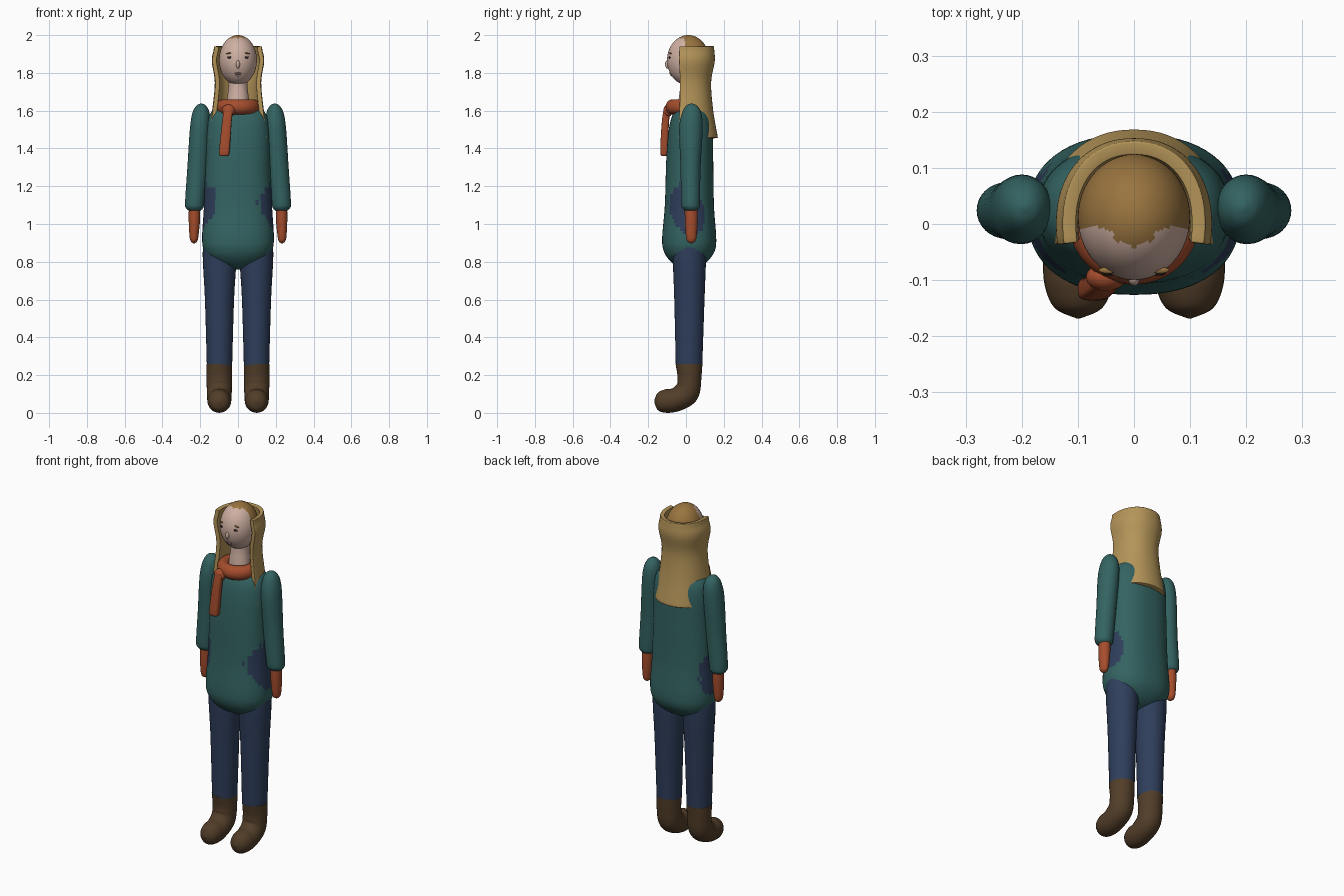
import bpy, bmesh, math, random
from mathutils import Matrix, Vector

random.seed(4)
if "Cube" in bpy.data.objects:
    bpy.data.objects.remove(bpy.data.objects["Cube"])


def material(name, r, g, b):
    m = bpy.data.materials.new(name)
    m.use_nodes = True
    m.diffuse_color = (r, g, b, 1)
    bsdf = m.node_tree.nodes["Principled BSDF"]
    bsdf.inputs["Base Color"].default_value = (r, g, b, 1)
    bsdf.inputs["Roughness"].default_value = 0.8
    return m


TEAL = material("teal_wool", .033, .125, .12)
NAVY = material("navy_cloth", .028, .048, .105)
RUST = material("rust_knit", .38, .075, .026)
BROWN = material("brown_leather", .085, .048, .022)
SKIN = material("skin", .62, .43, .36)
BLONDE = material("blonde_hair", .46, .30, .10)
HAIR = material("dark_blonde_hair", .32, .175, .05)
LIPS = material("lips", .36, .2, .18)
DARK = material("dark_eye", .02, .016, .015)


def finish(name, bm, mats, mirror=False, rule=None):
    """Turn a bmesh into a smooth object, with optional face colour rule."""
    bmesh.ops.recalc_face_normals(bm, faces=bm.faces)
    for f in bm.faces:
        f.smooth = True
        if rule:
            f.material_index = rule(f.calc_center_median())
    for e in bm.edges:
        e.smooth = e.calc_face_angle(0) < 0.8
    me = bpy.data.meshes.new(name)
    bm.to_mesh(me)
    bm.free()
    for m in mats:
        me.materials.append(m)
    ob = bpy.data.objects.new(name, me)
    bpy.context.scene.collection.objects.link(ob)
    if mirror:
        ob.modifiers.new("mirror", 'MIRROR')
    return ob


def smooth_rings(rings, steps):
    """Catmull-Rom interpolation through the ring parameters."""
    out = []
    last = len(rings) - 1
    for i in range(last):
        p = [rings[max(0, min(last, i + k))] for k in (-1, 0, 1, 2)]
        for s in range(steps):
            t = s / steps
            out.append([b + .5 * t * (c - a + t * (2 * a - 5 * b + 4 * c - d
                        + t * (3 * (b - c) + d - a)))
                        for a, b, c, d in zip(*p)])
    return out + [list(rings[-1])]


def loft(name, rings, mats, power=2, segs=32, steps=4, arc=None, **kw):
    """Skin superellipse rings (x, y, z, rx, ry, tilt); arc leaves it open."""
    bm = bmesh.new()
    a0, a1 = arc or (0, 2 * math.pi)
    count = segs + 1 if arc else segs
    rows = []
    for x, y, z, rx, ry, tilt in smooth_rings(rings, steps):
        row = []
        for k in range(count):
            a = a0 + (a1 - a0) * k / segs
            c, s = math.cos(a), math.sin(a)
            u = math.copysign(abs(c) ** (2 / power), c) * max(rx, .001)
            v = math.copysign(abs(s) ** (2 / power), s) * max(ry, .001)
            row.append(bm.verts.new((x + u, y + v * math.cos(tilt),
                                     z - v * math.sin(tilt))))
        rows.append(row)
    for r0, r1 in zip(rows, rows[1:]):
        for k in range(segs):
            j = (k + 1) % count
            bm.faces.new((r0[k], r0[j], r1[j], r1[k]))
    if not arc:
        bm.faces.new(rows[0])
        bm.faces.new(rows[-1])
    return finish(name, bm, mats, **kw)


def ellipsoid(name, pos, radii, mats, u=16, v=10, turn=0, **kw):
    bm = bmesh.new()
    mat = (Matrix.Translation(pos) @ Matrix.Rotation(turn, 4, 'Y')
           @ Matrix.Diagonal((*radii, 1)))
    bmesh.ops.create_uvsphere(bm, u_segments=u, v_segments=v, radius=1, matrix=mat)
    return finish(name, bm, mats, **kw)


# Sweater body, with ragged trouser cloth showing at the hips
def hip_patch(c):
    d = ((c.y - .005) / .095) ** 2 + ((c.z - 1.08 + .4 * c.y) / .13) ** 2
    return int(abs(c.x) > .1 and d < 1 + random.uniform(-.2, .2))


body = [(.76, .01, .01, .015), (.775, .08, .06, .015), (.81, .145, .105, .016),
        (.86, .18, .136, .017), (.93, .19, .143, .017), (1.1, .18, .13, .018),
        (1.35, .172, .124, .02), (1.5, .168, .116, .025), (1.58, .15, .098, .028),
        (1.62, .1, .07, .03), (1.635, .02, .02, .03)]
loft("sweater_body", [(0, y, z, rx, ry, 0) for z, rx, ry, y in body],
     [TEAL, NAVY], power=2.3, segs=64, steps=8, rule=hip_patch)

# Sleeves and mittens
loft("sleeves", [(.195, .03, 1.638, .004, .004, 0), (.195, .03, 1.625, .027, .03, 0),
                 (.196, .03, 1.585, .046, .052, 0), (.201, .026, 1.5, .054, .062, 0),
                 (.214, .024, 1.3, .054, .053, 0), (.229, .024, 1.12, .051, .05, 0),
                 (.23, .025, 1.085, .046, .045, 0), (.23, .026, 1.07, .03, .03, 0)],
     [TEAL], mirror=True)
loft("mittens", [(.23, .027, 1.1, .03, .034, 0), (.231, .028, 1.02, .03, .034, 0),
                 (.233, .028, .94, .024, .029, 0), (.233, .028, .91, .018, .022, 0),
                 (.233, .028, .898, .004, .005, 0)], [RUST], mirror=True)

# Trouser legs and boots
loft("trouser_legs", [(.098, .016, .25, .067, .07, 0), (.098, .018, .6, .077, .08, 0),
                      (.097, .018, .84, .09, .088, 0), (.095, .018, .98, .08, .08, 0)],
     [NAVY], mirror=True)
loft("boots", [(.099, .016, .258, .068, .071, 0), (.099, .018, .18, .067, .063, .05),
               (.099, .004, .11, .066, .068, .75), (.099, -.055, .07, .064, .063, 1.35),
               (.099, -.11, .063, .06, .062, 1.57), (.099, -.15, .061, .042, .045, 1.57),
               (.099, -.168, .061, .004, .004, 1.57)],
     [BROWN], mirror=True, steps=6)

# Neck and head, with the hairline as a colour rule
loft("neck", [(0, .015, 1.58, .066, .06, 0), (0, .015, 1.66, .058, .054, 0),
              (0, .02, 1.73, .05, .05, 0), (0, .02, 1.8, .05, .05, 0)], [SKIN])

HEAD = Vector((0, .012, 1.867))
RAD = Vector((.1, .112, .133))


def hairline(c):
    edge = -.012 + .01 * abs((c.x * 25) % 2 - 1)
    fringe = abs(c.x) < .036 and c.z > 1.95 and c.y > -.042 + .4 * abs(c.x)
    return int(c.z > 1.78 and (c.y > edge or fringe))


ellipsoid("head", HEAD, RAD, [SKIN, HAIR], u=64, v=48, rule=hairline)


def on_face(x, z):
    """Point on the front of the head."""
    q = 1 - (x / RAD.x) ** 2 - ((z - HEAD.z) / RAD.z) ** 2
    return Vector((x, HEAD.y - RAD.y * math.sqrt(q), z))


# Facial features
ellipsoid("eyes", on_face(.045, 1.882), (.012, .005, .006), [DARK], mirror=True)
ellipsoid("eyebrows", on_face(.046, 1.904), (.017, .006, .004), [HAIR],
          turn=.12, mirror=True)
ellipsoid("nose", on_face(0, 1.845), (.01, .012, .022), [SKIN])
ellipsoid("upper_lip", on_face(0, 1.797), (.018, .005, .005), [LIPS])
ellipsoid("lower_lip", on_face(0, 1.788), (.014, .005, .006), [LIPS])

# Long hair: a thick open shell wrapped around the back of the head
fall = [(1.94, .115, .135), (1.915, .118, .138), (1.86, .127, .14), (1.75, .111, .121),
        (1.6, .125, .132), (1.455, .145, .157)]
hair = loft("long_hair", [(0, 0, z, rx, ry, 0) for z, rx, ry in fall], [BLONDE],
            power=2.2, segs=40, steps=5, arc=(-.22, math.pi + .22))
shell = hair.modifiers.new("thickness", 'SOLIDIFY')
shell.thickness = .024
shell.offset = 0
rim = hair.modifiers.new("round_rim", 'BEVEL')
rim.width = .008
rim.segments = 3
rim.limit_method = 'ANGLE'
rim.angle_limit = 1

# Scarf ring, knot and hanging tail
bm = bmesh.new()
rows = []
for i in range(40):
    a = 2 * math.pi * i / 40
    row = []
    for j in range(16):
        b = 2 * math.pi * j / 16
        r = .082 + .036 * math.cos(b)
        row.append(bm.verts.new((r * math.cos(a), .01 + r * math.sin(a),
                                 1.62 + .04 * math.sin(b))))
    rows.append(row)
for i in range(40):
    r0, r1 = rows[i], rows[(i + 1) % 40]
    for j in range(16):
        k = (j + 1) % 16
        bm.faces.new((r0[j], r1[j], r1[k], r0[k]))
finish("scarf_ring", bm, [RUST])
ellipsoid("scarf_knot", (-.05, -.095, 1.6), (.036, .025, .033), [RUST])
loft("scarf_tail", [(-.05, -.1, 1.61, .024, .018, 0), (-.058, -.108, 1.55, .025, .019, 0),
                    (-.067, -.114, 1.45, .027, .02, 0), (-.073, -.116, 1.375, .027, .02, 0),
                    (-.074, -.116, 1.36, .02, .013, 0)], [RUST], power=3.5)
